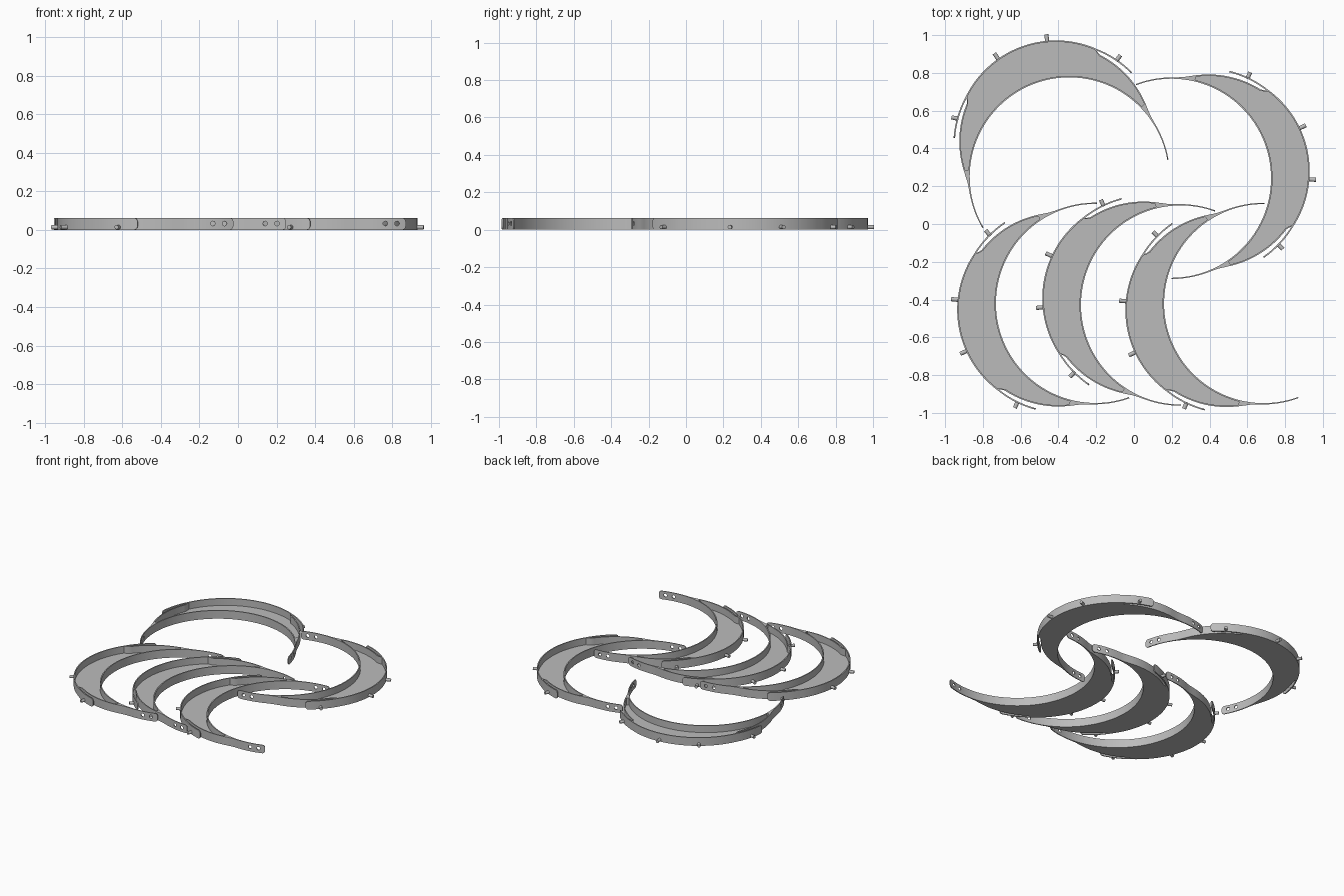
import bpy
import bmesh
from math import sin, cos, sqrt, radians, atan2
from mathutils import Matrix, Vector

old = bpy.data.objects.get("Cube")
if old:
    bpy.data.objects.remove(old, do_unlink=True)

# Main dimensions: two offset circles make the crescent
R_IN, Y_IN = 0.527, 0.095
R_OUT, R_STEP, Y_OUT = 0.533, 0.512, 0.297
WALL, HEIGHT, FLOOR = 0.008, 0.062, 0.010
TIP, ARM_END = -10.3, 24.0

grey = bpy.data.materials.new("grey_plastic")
grey.use_nodes = True
grey.diffuse_color = (0.5, 0.5, 0.5, 1)
grey.node_tree.nodes["Principled BSDF"].inputs["Base Color"].default_value = (0.5, 0.5, 0.5, 1)


def polar(r, angle, cy, side=1):
    a = radians(angle)
    return Vector((side * r * cos(a), cy + r * sin(a), 0))


def steps(a, b, n):
    return [a + (b - a) * i / n for i in range(n + 1)]


def outer_radius(angle):
    """Distance from the inner circle's centre to the outer edge."""
    up = min(angle, 180 - angle)
    t = min(max((up - 56) / 2.5, 0), 1)
    r = R_STEP + (R_OUT - R_STEP) * t * t * (3 - 2 * t)
    h, a = Y_OUT - Y_IN, radians(up)
    edge = h * sin(a) + sqrt(r * r - (h * cos(a)) ** 2)
    thin = R_IN + 0.006
    return (edge + thin + sqrt((edge - thin) ** 2 + 0.012 ** 2)) / 2


def prism(bm, inner, outer, top, rounded=False):
    """Upright strip between two paths, optionally with a rounded start."""
    rows = []
    for p, q in zip(inner, outer):
        up = Vector((0, 0, top))
        rows.append([bm.verts.new(v) for v in (p, q, q + up, p + up)])
    for a, b in zip(rows, rows[1:]):
        for i in range(4):
            j = (i + 1) % 4
            bm.faces.new((a[i], a[j], b[j], b[i]))
    bm.faces.new(rows[0])
    bm.faces.new(rows[-1])
    if rounded:
        s = rows[0]
        ends = [bm.edges.get((s[0], s[1])), bm.edges.get((s[2], s[3]))]
        bmesh.ops.bevel(bm, geom=ends, offset=0.02, segments=5, profile=0.5, affect='EDGES')


def rod(bm, base, direction, radius, length):
    """Round rod centred on base, lying along direction."""
    turn = direction.to_track_quat('Z', 'Y').to_matrix().to_4x4()
    bmesh.ops.create_cone(bm, cap_ends=True, segments=20, radius1=radius, radius2=radius,
                          depth=length, matrix=Matrix.Translation(base) @ turn)


def finish(bm, name):
    bmesh.ops.recalc_face_normals(bm, faces=bm.faces[:])
    mesh = bpy.data.meshes.new(name)
    bm.to_mesh(mesh)
    bm.free()
    mesh.materials.append(grey)
    obj = bpy.data.objects.new(name, mesh)
    bpy.context.collection.objects.link(obj)
    return obj


parts = []
span = steps(ARM_END, 180 - ARM_END, 96)
edge_in = [polar(R_IN, a, Y_IN) for a in span]
edge_out = [polar(outer_radius(a), a, Y_IN) for a in span]

# Crescent floor and its two upright walls
bm = bmesh.new()
prism(bm, edge_in, edge_out, FLOOR)
parts.append(finish(bm, "crescent_floor"))
bm = bmesh.new()
prism(bm, edge_in, [polar(R_IN + WALL, a, Y_IN) for a in span], HEIGHT)
parts.append(finish(bm, "inner_wall"))
bm = bmesh.new()
prism(bm, [polar(outer_radius(a) - WALL, a, Y_IN) for a in span], edge_out, HEIGHT)
parts.append(finish(bm, "outer_wall"))

# Tapering end arms with two holes near each tip
bm, holes = bmesh.new(), bmesh.new()
for side in (1, -1):
    arc = steps(TIP, ARM_END, 11)
    prism(bm, [polar(R_IN, a, Y_IN, side) for a in arc],
          [polar(outer_radius(a), a, Y_IN, side) for a in arc], HEIGHT, True)
    for a in (-5.2, 1.5):
        p = polar(R_IN, a, Y_IN, side)
        rod(holes, p + Vector((0, 0, 0.033)), p - Vector((0, Y_IN, 0)), 0.012, 0.08)
arms = finish(bm, "end_arms")
cutter = finish(holes, "hole_cutter")
cutter.hide_render = True
cut = arms.modifiers.new("holes", 'BOOLEAN')
cut.object, cut.solver = cutter, 'EXACT'
graph = bpy.context.evaluated_depsgraph_get()
arms_mesh = bpy.data.meshes.new_from_object(arms.evaluated_get(graph))
arms.modifiers.clear()
arms.data = arms_mesh
bpy.data.objects.remove(cutter, do_unlink=True)
parts.append(arms)

# Spring flaps that peel away from the outer wall
bm = bmesh.new()
for side in (1, -1):
    arc = steps(22, 47, 8)
    flare = [R_OUT + 0.01 * (1 - i / 8) for i in range(9)]
    prism(bm, [polar(r - WALL, a, Y_OUT, side) for r, a in zip(flare, arc)],
          [polar(r, a, Y_OUT, side) for r, a in zip(flare, arc)], HEIGHT, True)
parts.append(finish(bm, "spring_flaps"))

# Small round pegs pointing outward
bm = bmesh.new()
for angle in (33, 75, 105, 147):
    p = polar(0.549, angle, Y_OUT)
    rod(bm, p + Vector((0, 0, 0.014)), p - Vector((0, Y_OUT, 0)), 0.011, 0.038)
parts.append(finish(bm, "pegs"))

bpy.ops.object.select_all(action='DESELECT')
for obj in parts:
    obj.select_set(True)
bpy.context.view_layer.objects.active = parts[0]
bpy.ops.object.shade_smooth_by_angle(angle=radians(30))

# Five copies laid flat, each placed by its two tips
places = {
    "left": ((-0.025, -0.92), (-0.195, 0.11)),
    "middle": ((0.25, -0.96), (0.43, 0.07)),
    "front_right": ((0.87, -0.92), (0.69, 0.11)),
    "right": ((0.01, 0.74), (0.20, -0.29)),
    "back": ((-0.80, -0.02), (0.18, 0.34)),
}
for n, (place, (a, b)) in enumerate(places.items()):
    a, b = Vector((*a, 0)), Vector((*b, 0))
    d = b - a
    move = Matrix.Translation((a + b) / 2) @ Matrix.Rotation(atan2(d.y, d.x), 4, 'Z')
    for part in parts:
        obj = part
        if n < len(places) - 1:
            obj = part.copy()
            bpy.context.collection.objects.link(obj)
        obj.name = place + "_" + part.data.name.split(".")[0]
        obj.matrix_world = move
